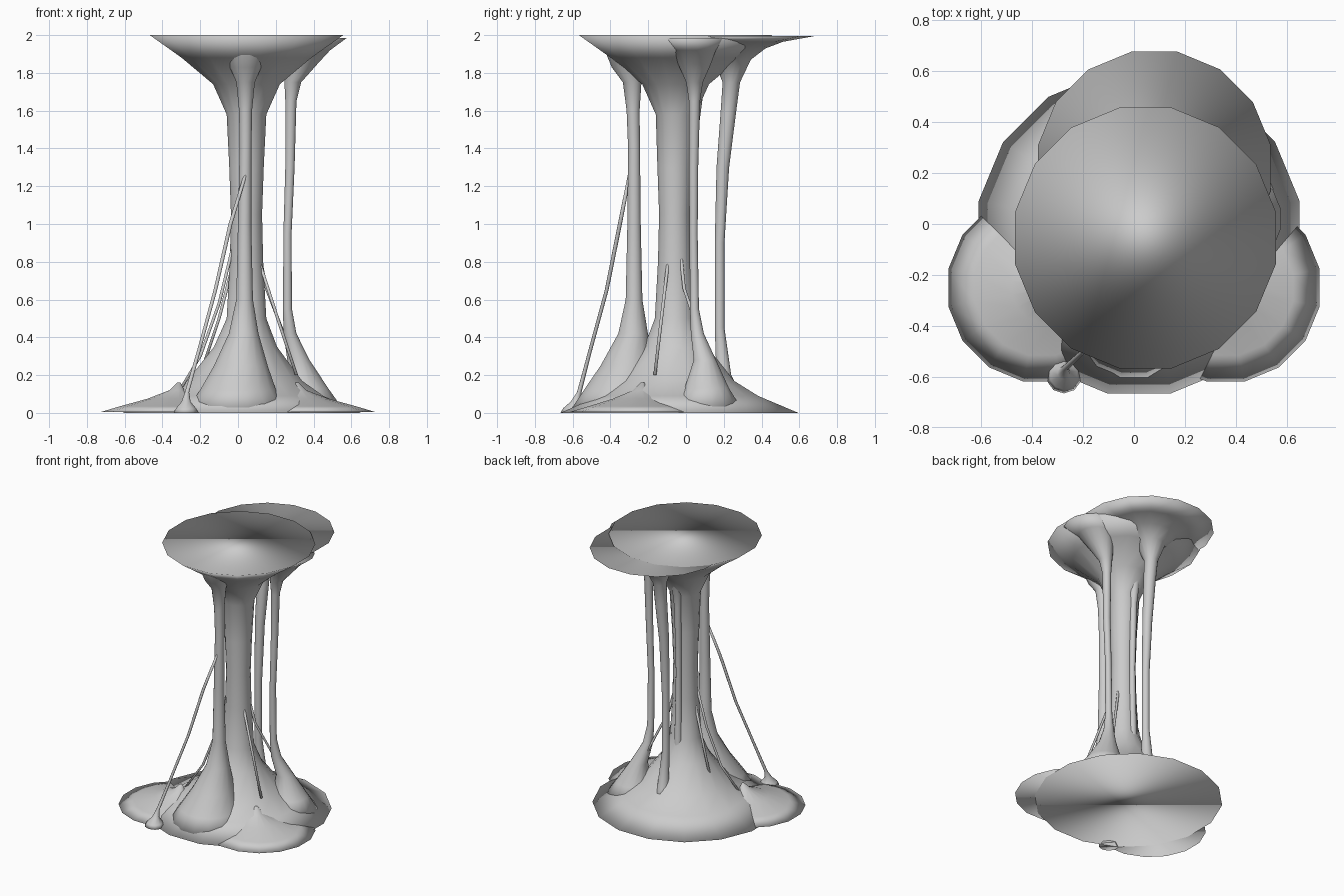
import bpy, bmesh
from math import sin, cos, pi


def tube(name, rings, sides=16):
    """Capped, smooth tube through level rings given as (x, y, z, radius)."""
    bm = bmesh.new()
    loops = []
    for x, y, z, r in rings:
        loops.append([bm.verts.new((x + r * cos(2 * pi * (i + .5) / sides),
                                    y + r * sin(2 * pi * (i + .5) / sides), z))
                      for i in range(sides)])
    for a, b in zip(loops, loops[1:]):
        for i in range(sides):
            j = (i + 1) % sides
            bm.faces.new((a[i], a[j], b[j], b[i]))
    bm.faces.new(loops[0][::-1])
    bm.faces.new(loops[-1])
    for f in bm.faces:
        f.smooth = True
    bm.normal_update()
    me = bpy.data.meshes.new(name)
    bm.to_mesh(me)
    bm.free()
    ob = bpy.data.objects.new(name, me)
    bpy.context.collection.objects.link(ob)
    return ob


# Main column: wide foot, slim waist, funnel top
tube("main_column", [
    (.02, -.035, 0, .642), (.03, -.04, .09, .43), (.035, -.05, .17, .31),
    (.04, -.055, .35, .17), (.045, -.06, .5, .107), (.045, -.06, .8, .09),
    (.045, -.06, 1.05, .084), (.045, -.06, 1.3, .093), (.045, -.055, 1.58, .107),
    (.045, -.055, 1.74, .18), (.045, -.055, 1.88, .35), (.045, -.055, 2, .522)])

# Front column
tube("front_column", [
    (.0, -.34, .01, .28), (.0, -.34, .12, .205), (.015, -.31, .25, .145),
    (.03, -.28, .42, .08), (.035, -.275, .6, .045), (.035, -.275, 1, .036),
    (.04, -.275, 1.4, .032), (.04, -.28, 1.6, .035), (.04, -.285, 1.75, .05),
    (.04, -.31, 1.83, .085), (.04, -.31, 1.89, .11), (.04, -.28, 1.96, .17)])

# Right column
tube("right_column", [
    (.36, .1, .02, .2), (.36, .11, .13, .12), (.32, .1, .28, .06),
    (.275, .06, .42, .035), (.262, .045, .55, .024), (.262, .04, .95, .022),
    (.275, .04, 1.3, .025), (.28, .045, 1.65, .03), (.29, .045, 1.75, .045),
    (.335, .045, 1.85, .09), (.37, .04, 1.92, .12), (.38, .02, 1.985, .2)])

# Back column with its own shallow funnel top
tube("back_column", [
    (.05, .22, .05, .1), (.05, .2, .2, .04), (.045, .178, .45, .026),
    (.045, .178, .9, .026), (.045, .195, 1.3, .034), (.05, .225, 1.6, .042),
    (.05, .24, 1.75, .047), (.06, .245, 1.87, .1), (.07, .235, 1.93, .19),
    (.08, .22, 1.965, .3), (.08, .22, 1.994, .465)])

# Thin column hugging the back of the main one
tube("inner_column", [
    (.04, .06, .2, .06), (.04, .035, .45, .028), (.04, .03, 1, .02),
    (.04, .04, 1.5, .026), (.04, .05, 1.68, .04), (.04, .06, 1.78, .08)], 10)

# Flat side puddles
for side, name in ((-1, "left_puddle"), (1, "right_puddle")):
    c = .36 * side
    tube(name, [(c, -.25, .004, .376), (c, -.25, .035, .27),
                (c * .95, -.25, .075, .14), (c * .9, -.24, .12, .04),
                (c * .87, -.23, .16, .01)])

# Long front strand with a small droplet foot
tube("front_strand", [
    (-.275, -.595, 0, .07), (-.275, -.595, .025, .055), (-.275, -.585, .06, .025),
    (-.27, -.565, .11, .012), (-.21, -.51, .32, .01), (-.12, -.42, .65, .01),
    (-.04, -.35, 1, .011), (.045, -.295, 1.28, .009)], 10)

# Short strands hanging off the main column
strands = {
    "right_strand_front": [(.1, -.09, .84), (.21, -.13, .5), (.31, -.165, .2)],
    "right_strand_back": [(.09, -.04, .95), (.15, -.01, .66), (.23, .06, .45), (.3, .13, .25)],
    "left_strand_front": [(-.01, -.08, .95), (-.1, -.1, .58), (-.2, -.13, .3), (-.32, -.19, .1)],
    "left_strand_back": [(-.01, -.06, .85), (-.1, -.05, .5), (-.2, -.02, .2)],
}
for name, pts in strands.items():
    tube(name, [(*p, .009) for p in reversed(pts)], 8)
